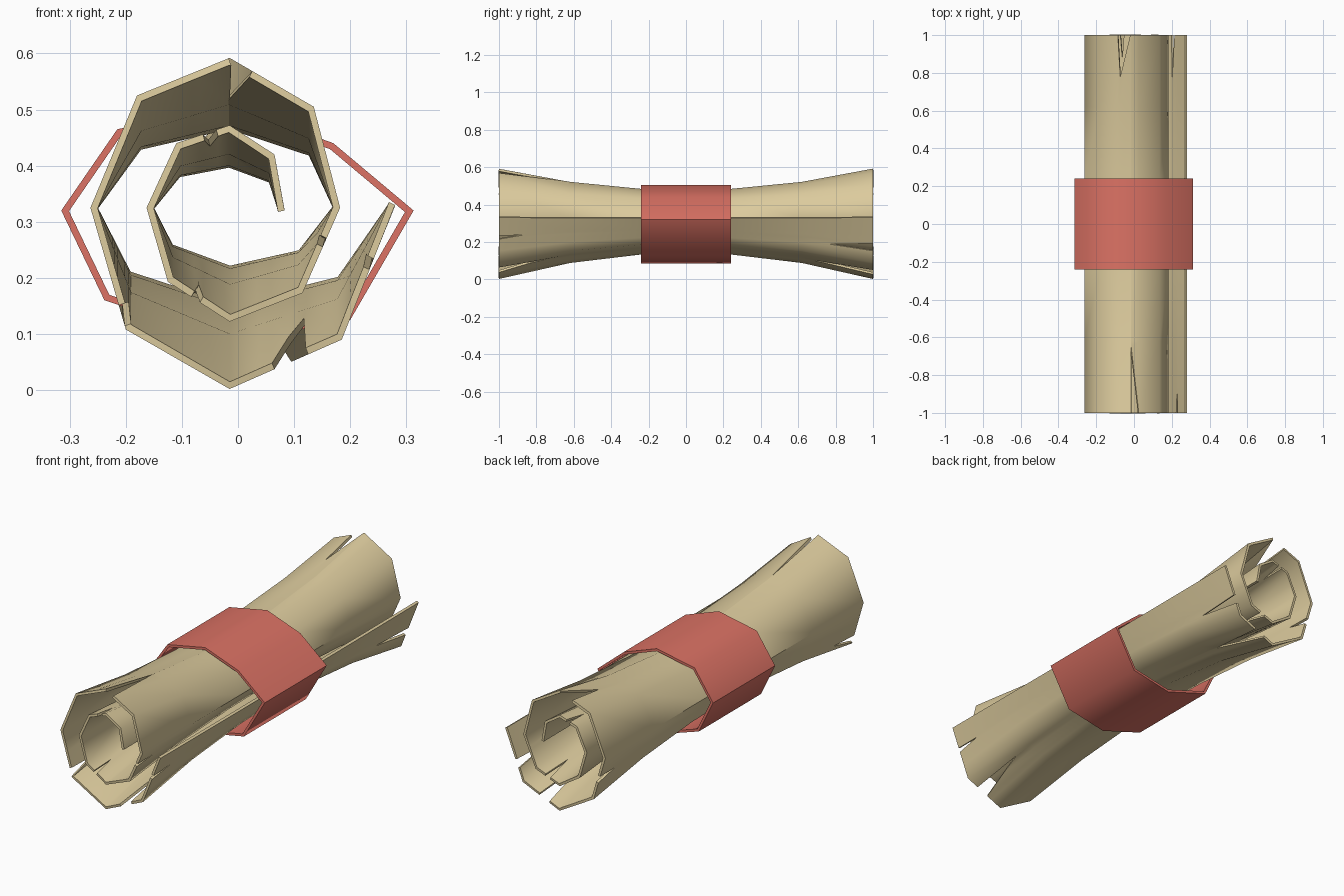
import bpy

if "Cube" in bpy.data.objects:
    bpy.data.objects.remove(bpy.data.objects["Cube"])

CENTRE_Z = 0.325

# Rolled parchment cross-section at the flared ends (x, z), outer edge to inner edge
SPIRAL = [(0.28, 0.33), (0.185, 0.09), (-0.015, 0.002), (-0.2, 0.108), (-0.263, 0.325),
          (-0.18, 0.525), (-0.015, 0.592), (0.135, 0.505), (0.182, 0.325), (0.115, 0.173),
          (-0.015, 0.122), (-0.125, 0.193), (-0.163, 0.325), (-0.11, 0.44), (-0.015, 0.472),
          (0.065, 0.42), (0.083, 0.32)]

# Tears: (start, tip, end) along the spiral, and depth
FRONT_TEARS = [(0.40, 0.43, 0.48, 0.13), (1.30, 1.33, 1.60, 0.28), (3.03, 3.10, 3.20, 0.15),
               (5.99, 6.00, 6.27, 0.35), (8.36, 8.40, 8.46, 0.12), (10.48, 10.55, 10.62, 0.12),
               (13.5, 13.6, 13.75, 0.12)]
BACK_TEARS = [(0.58, 0.71, 0.74, 0.24), (1.45, 1.62, 1.72, 0.32), (3.4, 3.5, 3.55, 0.12),
              (5.57, 5.65, 5.97, 0.22), (9.4, 9.5, 9.6, 0.15), (13.4, 13.5, 13.6, 0.12)]

# Band cross-section (x, z), clockwise seen from the front
BAND = [(0.313, 0.32), (0.2, 0.125), (-0.01, 0.085), (-0.238, 0.16),
        (-0.315, 0.32), (-0.215, 0.465), (-0.01, 0.505), (0.17, 0.44)]


def material(name, rgb):
    mat = bpy.data.materials.new(name)
    mat.diffuse_color = (*rgb, 1)
    mat.use_nodes = True
    mat.node_tree.nodes["Principled BSDF"].inputs["Base Color"].default_value = mat.diffuse_color
    return mat


def skin(name, columns, closed, thickness, mat):
    """Join columns of points into a sheet, thicken it inward and shade it."""
    n, m = len(columns), len(columns[0])
    verts = [p for col in columns for p in col]
    faces = []
    for i in range(n if closed else n - 1):
        k = (i + 1) % n
        faces += [(i * m + j, k * m + j, k * m + j + 1, i * m + j + 1) for j in range(m - 1)]
    mesh = bpy.data.meshes.new(name)
    mesh.from_pydata(verts, [], faces)
    mesh.materials.append(mat)
    ob = bpy.data.objects.new(name, mesh)
    bpy.context.collection.objects.link(ob)
    bpy.ops.object.select_all(action='DESELECT')
    ob.select_set(True)
    bpy.context.view_layer.objects.active = ob
    mod = ob.modifiers.new("thickness", 'SOLIDIFY')
    mod.thickness = thickness
    mod.offset = -1
    mod.use_even_offset = True
    bpy.ops.object.modifier_apply(modifier=mod.name)
    bpy.ops.object.shade_smooth_by_angle(angle=0.9)
    return ob


def tear_depth(u, tears):
    for a, tip, b, d in tears:
        if a < u < b:
            return d * ((u - a) / (tip - a) if u <= tip else (b - u) / (b - tip))
    return 0.0


def parchment_point(u, y):
    i = min(int(u), len(SPIRAL) - 2)
    t = u - i
    (x0, z0), (x1, z1) = SPIRAL[i], SPIRAL[i + 1]
    flare = 0.57 + 0.43 * y * y
    return (x0 + (x1 - x0) * t, y, CENTRE_Z + (z0 + (z1 - z0) * t - CENTRE_Z) * flare)


# Parchment roll with torn ends
stops = set(float(i) for i in range(len(SPIRAL)))
for tear in FRONT_TEARS + BACK_TEARS:
    stops.update(tear[:3])
columns = []
for u in sorted(stops):
    ys = [-1 + tear_depth(u, FRONT_TEARS), -0.62, -0.24, 0, 0.24, 0.62,
          1 - tear_depth(u, BACK_TEARS)]
    columns.append([parchment_point(u, y) for y in ys])
skin("parchment_roll", columns, False, 0.012, material("parchment", (0.72, 0.6, 0.34)))

# Red band around the middle
skin("band", [[(x, -0.24, z), (x, 0.24, z)] for x, z in BAND], True, 0.012,
     material("band_red", (0.72, 0.17, 0.13)))
